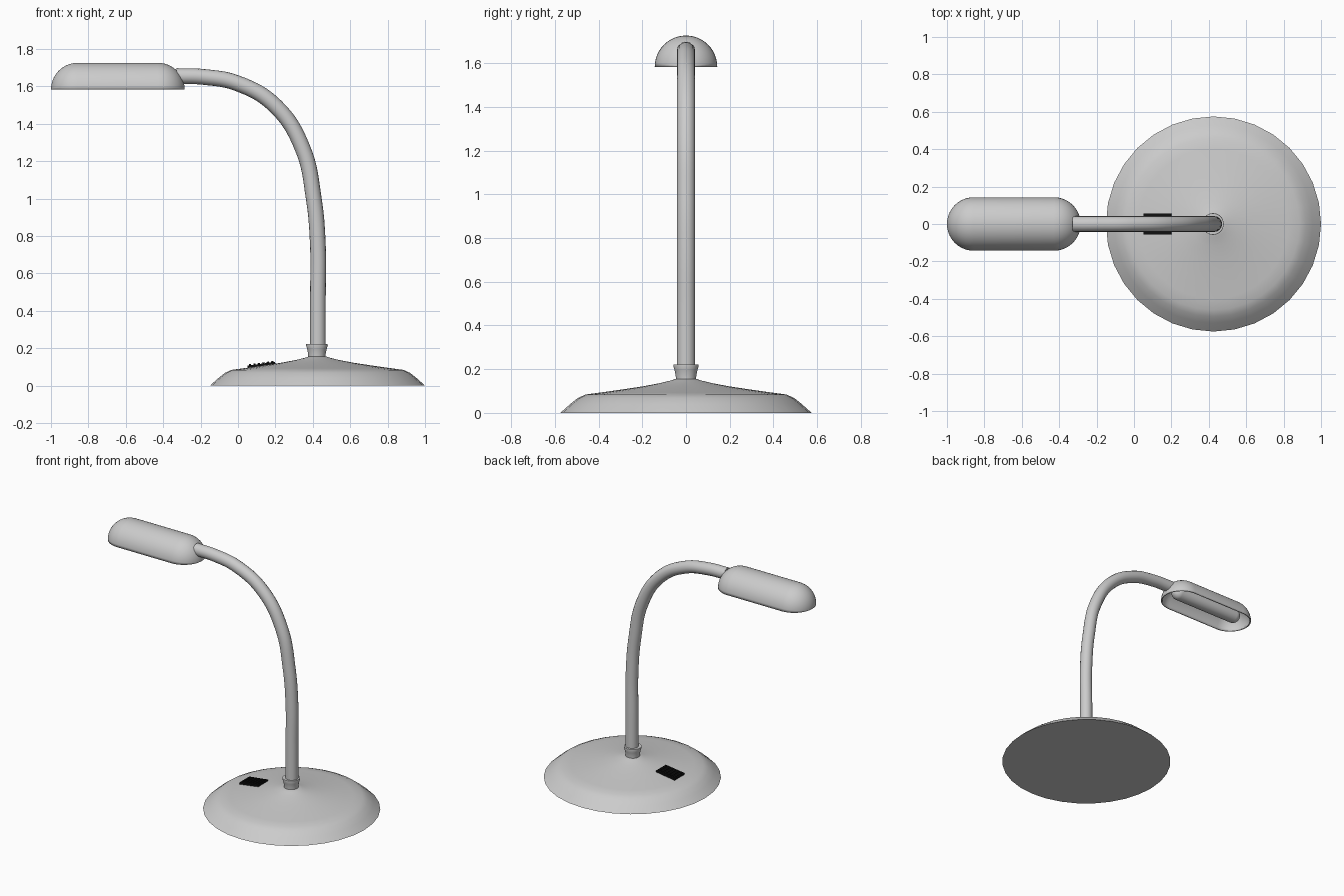
import bpy, bmesh
from math import sin, cos, pi, radians, atan2
from mathutils import Matrix, Vector

cube = bpy.data.objects.get("Cube")
if cube:
    bpy.data.objects.remove(cube, do_unlink=True)


def material(name, value):
    m = bpy.data.materials.new(name)
    m.use_nodes = True
    colour = (value, value, value, 1)
    m.diffuse_color = colour
    m.node_tree.nodes["Principled BSDF"].inputs["Base Color"].default_value = colour
    return m


GREY = material("light grey", 0.6)
BLACK = material("black", 0.005)


def finish(obj, mat, smooth=True):
    obj.data.materials.append(mat)
    if smooth:
        bpy.ops.object.select_all(action='DESELECT')
        obj.select_set(True)
        bpy.context.view_layer.objects.active = obj
        bpy.ops.object.shade_smooth_by_angle(angle=radians(40))
    return obj


def add_mesh(name, bm):
    bmesh.ops.remove_doubles(bm, verts=bm.verts, dist=0.0005)
    bmesh.ops.recalc_face_normals(bm, faces=bm.faces)
    mesh = bpy.data.meshes.new(name)
    bm.to_mesh(mesh)
    bm.free()
    obj = bpy.data.objects.new(name, mesh)
    bpy.context.collection.objects.link(obj)
    return obj


def lathe(name, points, axis, angle, steps, location):
    """Spin a line of points around an axis through the origin."""
    bm = bmesh.new()
    verts = [bm.verts.new(p) for p in points]
    edges = [bm.edges.new(pair) for pair in zip(verts, verts[1:])]
    bmesh.ops.spin(bm, geom=verts + edges, axis=axis, cent=(0, 0, 0),
                   angle=angle, steps=steps)
    obj = add_mesh(name, bm)
    obj.location = location
    return obj


def capsule(name, x0, x1, radius, z, angle, steps):
    """Round-ended rod along x; half a turn gives an open trough."""
    half = (x1 - x0) / 2
    n = 10
    right = [(half - radius + radius * sin(i * pi / 2 / n),
              -radius * cos(i * pi / 2 / n), 0) for i in range(n + 1)]
    left = [(-x, y, 0) for x, y, _ in reversed(right)]
    return lathe(name, left + right, (-1, 0, 0), angle, steps,
                 ((x0 + x1) / 2, 0, z))


STEM_X = 0.425

# Round weighted base
base_profile = [(0, 0), (0.575, 0), (0.53, 0.04), (0.495, 0.068), (0.46, 0.084),
                (0.40, 0.092), (0.30, 0.106), (0.20, 0.121), (0.12, 0.136),
                (0.07, 0.148), (0.045, 0.156), (0, 0.156)]
base = lathe("base", [(r, 0, z) for r, z in base_profile], (0, 0, 1),
             2 * pi, 32, (STEM_X, 0, 0))
finish(base, GREY)

# Flared collar where the stem enters the base
collar_profile = [(0.046, 0.145), (0.047, 0.17), (0.052, 0.195), (0.058, 0.215),
                  (0.057, 0.222), (0.038, 0.222)]
collar = lathe("stem_collar", [(r, 0, z) for r, z in collar_profile], (0, 0, 1),
               2 * pi, 32, (STEM_X - 0.003, 0, 0))
finish(collar, GREY)

# Bent stem swept along a curve
path = [(0.427, 0.16), (0.427, 0.45), (0.427, 0.75), (0.405, 1.0), (0.345, 1.27),
        (0.2, 1.495), (0, 1.615), (-0.18, 1.65), (-0.33, 1.655)]
curve = bpy.data.curves.new("stem", 'CURVE')
curve.dimensions = '3D'
curve.bevel_depth = 0.042
curve.bevel_resolution = 6
curve.resolution_u = 8
curve.use_fill_caps = True
spline = curve.splines.new('BEZIER')
spline.bezier_points.add(len(path) - 1)
for point, (x, z) in zip(spline.bezier_points, path):
    point.co = (x, 0, z)
    point.handle_left_type = point.handle_right_type = 'AUTO'
stem = bpy.data.objects.new("stem", curve)
bpy.context.collection.objects.link(stem)
bpy.ops.object.select_all(action='DESELECT')
stem.select_set(True)
bpy.context.view_layer.objects.active = stem
bpy.ops.object.convert(target='MESH')
finish(bpy.context.view_layer.objects.active, GREY)

# Open-bottomed lamp head
shade = capsule("lamp_shade", -1.0, -0.285, 0.143, 1.583, pi, 24)
finish(shade, GREY)
wall = shade.modifiers.new("wall", 'SOLIDIFY')
wall.thickness = 0.008
wall.offset = -1

# Tube bulb inside the head
finish(capsule("bulb", -0.93, -0.35, 0.05, 1.635, 2 * pi, 24), GREY)

# Ridged switch lying on the slope of the base
bm = bmesh.new()


def add_box(x, z, size):
    bmesh.ops.create_cube(bm, size=1, matrix=Matrix.Translation((x, 0, z))
                          @ Matrix.Diagonal((*size, 1)))


add_box(0, 0, (0.15, 0.11, 0.016))
for i in range(6):
    add_box(-0.06 + i * 0.024, 0.01, (0.012, 0.09, 0.008))
switch = add_mesh("switch", bm)
switch.location = (0.125, 0, 0.109)
switch.rotation_euler = (0, -atan2(0.02, 0.15), 0)
finish(switch, BLACK, smooth=False)
